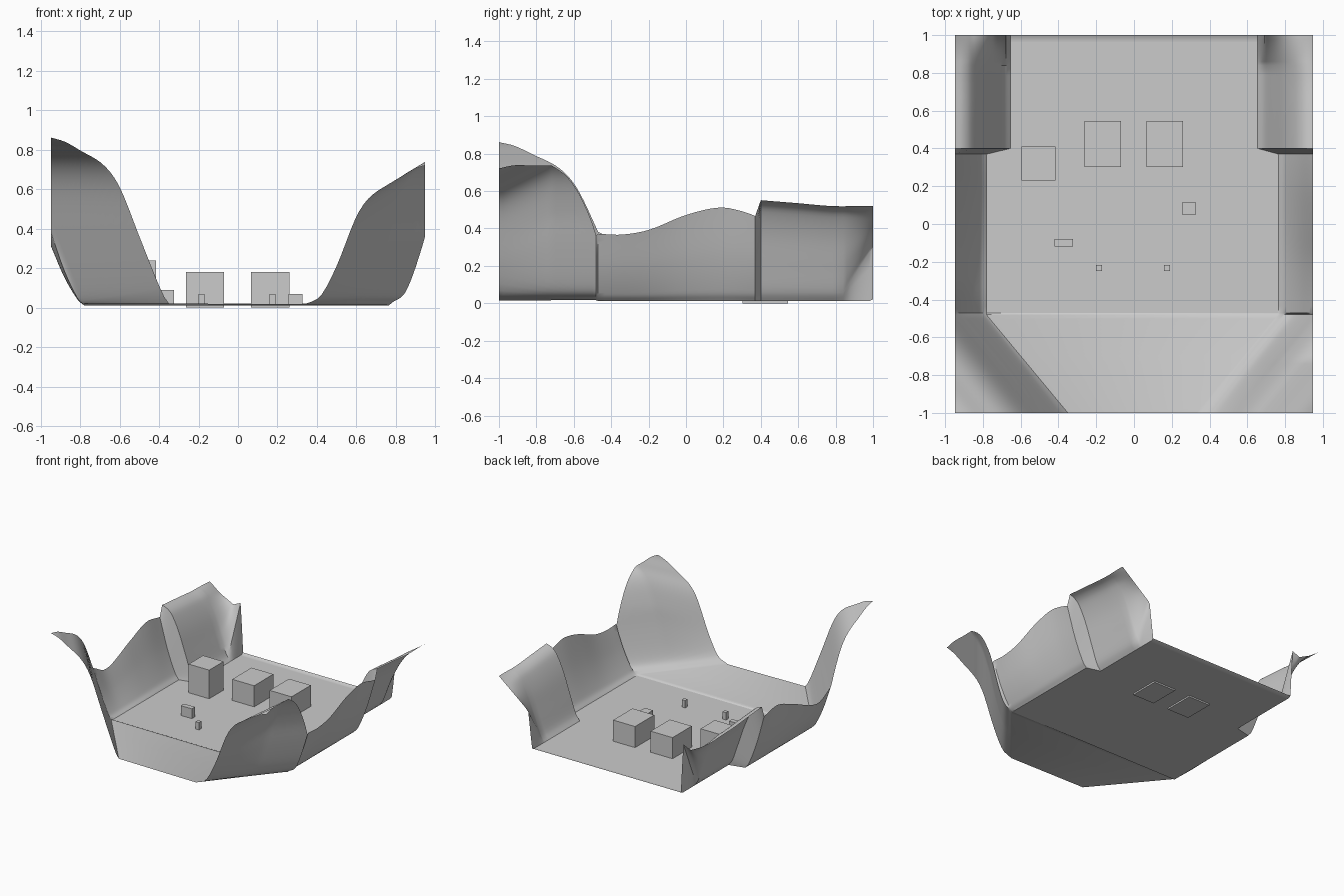
import bpy, bmesh
from mathutils import Vector

if "Cube" in bpy.data.objects:
    bpy.data.objects.remove(bpy.data.objects["Cube"])

FLOOR = 0.012
HALF = 0.948
SEG = 26


def curve(pts, t):
    """Smooth monotone-ish (Hermite) interpolation through a few points."""
    if t <= pts[0][0]:
        return pts[0][1]
    if t >= pts[-1][0]:
        return pts[-1][1]

    def slope(i):
        a, b = pts[max(i - 1, 0)], pts[min(i + 1, len(pts) - 1)]
        return (b[1] - a[1]) / (b[0] - a[0])
    for i in range(len(pts) - 1):
        (x0, z0), (x1, z1) = pts[i], pts[i + 1]
        if t <= x1:
            h = x1 - x0
            s = (t - x0) / h
            return ((2*s**3 - 3*s*s + 1) * z0 + (s**3 - 2*s*s + s) * h * slope(i)
                    + (3*s*s - 2*s**3) * z1 + (s**3 - s*s) * h * slope(i + 1))


def linear(pts, t):
    for (x0, z0), (x1, z1) in zip(pts, pts[1:]):
        if t <= x1:
            return z0 + (z1 - z0) * max(0, t - x0) / (x1 - x0)
    return pts[-1][1]


# Wall profiles: index 0 is the left side, 1 the right side
CORNER = [
    [(.33, 0), (.36, .02), (.4, .1), (.5, .35), (.6, .6), (.68, .71), (.8, .785), (.88, .83), (.95, .85)],
    [(.32, 0), (.35, .01), (.42, .05), (.5, .2), (.6, .45), (.67, .55), (.8, .635), (.88, .685), (.95, .71)],
]
RIDGE = [  # height of the middle wall along y
    [(-.47, .37), (-.3, .3), (0, .41), (.2, .48), (.37, .455)],
    [(-.47, .36), (-.35, .355), (-.2, .38), (0, .46), (.18, .5), (.3, .48), (.37, .455)],
]
MIDDLE = [(0, 0), (.2, .1), (.6, .48), (1, 1)]
BACK = [(.655, 0), (.69, .05), (.74, .19), (.8, .36), (.86, .48), (.9, .52), (.95, .54)]
BACK_RIDGE = [(.4, 1), (.6, .97), (.8, .94), (1, .95)]
END = [
    [(.655, 0), (.675, .40), (.74, .37), (.86, .43), (.95, .5)],
    [(.655, 0), (.69, .30), (.95, .51)],
]


def edge(side, y):
    if y < -.475:
        return (.35, .33)[side] + .83 * (y + 1)
    return (.78, .765)[side] if y < .385 else .655


def height(side, x, y):
    if y < -.475:                      # diagonal front corner
        z = curve(CORNER[side], x - .83 * (y + 1))
        if side:
            z += .14 * min(1, (y + 1) / .28) * min(1, max(0, z) / .3)
        return max(0, z)
    if y < .385:                       # low middle wall
        e = edge(side, y)
        return curve(RIDGE[side], y) * curve(MIDDLE, (x - e) / (HALF - e))
    t = max(0, (y - .84) / .16)        # back wall bending into its end
    return (1 - t) * curve(BACK, x) * curve(BACK_RIDGE, y) + t * linear(END[side], x)


def rows(a, b, n):
    return [a + (b - a) * i / n for i in range(n + 1)]


# Floor and walls as one open sheet
bm = bmesh.new()
grid = []
for y in rows(-1, -.48, 24) + rows(-.47, .37, 24) + rows(.4, .84, 8) + rows(.86, .98, 6) + [1]:
    row = []
    for side, sign in ((0, -1), (1, 1)):
        e = edge(side, y)
        pts = []
        for i in range(SEG + 1):
            x = e + (HALF - e) * i / SEG
            z = FLOOR + max(0, height(side, x, y))
            if y == 1 and i == 0:
                z = FLOOR + .01
            pts.append(bm.verts.new((sign * x, y, z)))
        row += pts[::-1] if side == 0 else pts
    grid.append(row)
for r0, r1 in zip(grid, grid[1:]):
    for i in range(len(r0) - 1):
        bm.faces.new((r0[i], r0[i + 1], r1[i + 1], r1[i])).smooth = True
mesh = bpy.data.meshes.new("terrain_sheet")
bm.to_mesh(mesh)
bm.free()
terrain = bpy.data.objects.new("terrain_sheet", mesh)
bpy.context.collection.objects.link(terrain)
bpy.context.view_layer.objects.active = terrain
terrain.select_set(True)
bpy.ops.object.shade_smooth_by_angle(angle=0.6)


# Blocks standing on the floor
def block(name, lo, hi):
    lo, hi = Vector(lo), Vector(hi)
    bpy.ops.mesh.primitive_cube_add(size=1, location=(lo + hi) / 2)
    ob = bpy.context.object
    ob.name = name
    ob.scale = hi - lo


block("large_block_left", (-.263, .303, 0), (-.07, .545, .18))
block("large_block_right", (.067, .303, 0), (.26, .545, .18))
block("tall_block", (-.595, .23, FLOOR), (-.415, .41, .24))
block("small_block", (.255, .05, FLOOR), (.328, .113, .07))
block("flat_block", (-.42, -.12, FLOOR), (-.323, -.08, .09))
for name, x in (("post_left", -.185), ("post_right", .175)):
    block(name, (x - .015, -.248, FLOOR), (x + .015, -.218, .07))
